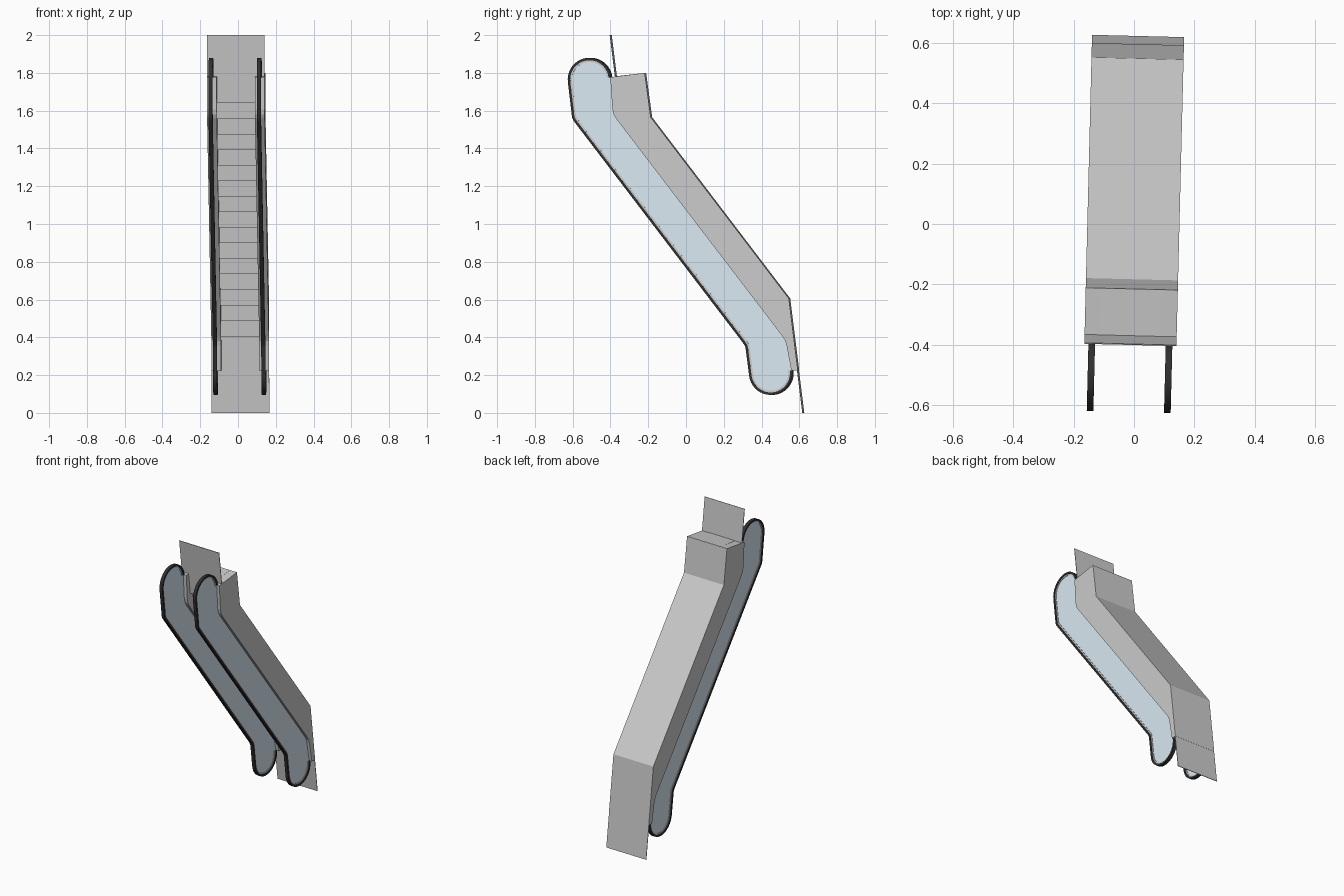
import bpy, bmesh, math
from mathutils import Vector, Matrix

if "Cube" in bpy.data.objects:
    bpy.data.objects.remove(bpy.data.objects["Cube"])

TURN = Matrix.Translation((-0.002, 0, 0)) @ Matrix.Rotation(-0.025, 4, 'Z')
D = Vector((-0.124, 0.9923))     # walking direction in the (y, z) plane
N = Vector((-0.9923, -0.124))    # "up" normal of the landings
LOW, UP = -0.615, 0.149          # landing levels along N
HALF, INNER, RAIL = 0.1525, 0.101, 0.128


def P(u, v):
    return D * u + N * v


def material(name, color):
    m = bpy.data.materials.new(name)
    m.diffuse_color = color
    m.use_nodes = True
    m.node_tree.nodes["Principled BSDF"].inputs["Base Color"].default_value = m.diffuse_color
    return m


def prism(name, pts, x0, x1, mat=None, smooth=False):
    """Extrude a closed (y, z) outline from x0 to x1."""
    bm = bmesh.new()
    a = [bm.verts.new((x0, p[0], p[1])) for p in pts]
    b = [bm.verts.new((x1, p[0], p[1])) for p in pts]
    n = len(pts)
    bm.faces.new(a)
    bm.faces.new(b[::-1])
    for i in range(n):
        j = (i + 1) % n
        bm.faces.new((a[i], b[i], b[j], a[j]))
    bmesh.ops.recalc_face_normals(bm, faces=bm.faces)
    bm.transform(TURN)
    me = bpy.data.meshes.new(name)
    bm.to_mesh(me)
    bm.free()
    ob = bpy.data.objects.new(name, me)
    bpy.context.collection.objects.link(ob)
    if mat:
        me.materials.append(mat)
    if smooth:
        bpy.ops.object.select_all(action='DESELECT')
        ob.select_set(True)
        bpy.context.view_layer.objects.active = ob
        bpy.ops.object.shade_smooth_by_angle(angle=math.radians(30))
    return ob


def inset(path, d):
    """Offset an open polyline to its right-hand side with mitred corners."""
    out = []
    for i, p in enumerate(path):
        dirs = []
        if i > 0:
            dirs.append((p - path[i - 1]).normalized())
        if i < len(path) - 1:
            dirs.append((path[i + 1] - p).normalized())
        ns = [Vector((-t.y, t.x)) for t in dirs]
        m = sum(ns, Vector((0, 0))).normalized()
        out.append(p + m * d / m.dot(ns[0]))
    return out


dark = material("rubber", (0.03, 0.03, 0.03, 1))
glass = material("glass", (0.70, 0.82, 0.90, 1))

# Stepped centre: treads and risers above, sloping underside below
body = [P(0.149, LOW)]
level = LOW
for k in range(16):
    new = UP if k == 15 else LOW + 0.0215 + 0.0515 * k
    u = (0.405 + 0.0823 * k + 0.124 * new) / 0.9923
    body += [P(u, level), P(u, new)]
    level = new
under = [Vector((-0.215, 1.80)), Vector((-0.183, 1.565)),
         P(0.533, LOW - 0.004), P(0.149, LOW - 0.004)]
body += [P(1.814, UP)] + under
prism("steps_and_truss", body, -INNER, INNER)

# Landing plates
for name, u0, u1, v in (("lower_landing", -0.0769, 0.190, LOW),
                        ("upper_landing", 1.7727, 2.0348, UP)):
    prism(name, [P(u0, v + 0.0005), P(u1, v + 0.0005),
                 P(u1, v - 0.003), P(u0, v - 0.003)], -HALF, HALF)

# Upper edge of the side skirts, from top to bottom
skirt_top = [Vector(p) for p in (
    (-0.397, 1.777), (-0.386, 1.61), (-0.379, 1.58), (-0.368, 1.56),
    (0.515, 0.405), (0.530, 0.380), (0.537, 0.355), (0.562, 0.223))]

# Handrail outline: top arc, incline, bottom arc
R, SEG = 0.115, 20
top_c, bot_c = Vector((-0.508, 1.765)), Vector((0.452, 0.21))
path = []
for i in range(SEG + 1):
    t = math.pi * i / SEG
    path.append(top_c + R * (-N * math.cos(t) + D * math.sin(t)))
path += [Vector(p) for p in ((-0.600, 1.565), (-0.595, 1.552), (-0.585, 1.537),
                             (0.305, 0.371), (0.315, 0.356), (0.319, 0.342))]
for i in range(SEG + 1):
    t = math.pi * i / SEG
    path.append(bot_c + R * (N * math.cos(t) - D * math.sin(t)))

for side, s in (("left", -1), ("right", 1)):
    # Side skirt
    prism(side + "_skirt", skirt_top[::-1] + under, s * INNER, s * HALF)
    c = s * RAIL
    # Handrail and the slimmer frame inside it
    prism(side + "_handrail", path + inset(path, 0.013)[::-1],
          c - 0.011, c + 0.011, dark, True)
    prism(side + "_rail_frame", inset(path, 0.012) + inset(path, 0.022)[::-1],
          c - 0.007, c + 0.007, None, True)
    # Glass panel reaching down to the skirt
    prism(side + "_glass_panel", inset(path, 0.02) + skirt_top[::-1],
          c - 0.004, c + 0.004, glass)
